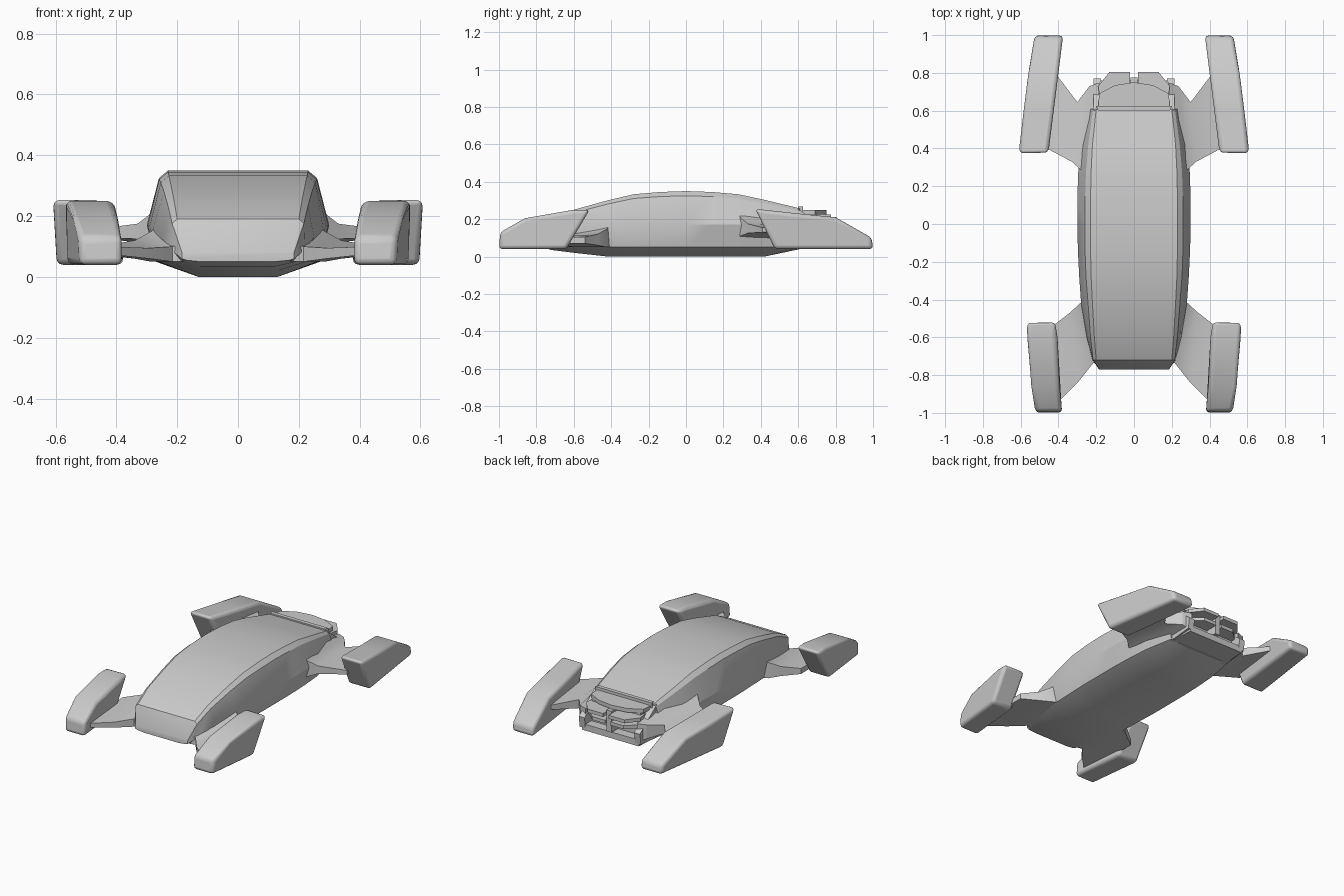
import bpy, bmesh


def make(name, bm, mirror=False, bevel=0.0, seg=3):
    bmesh.ops.recalc_face_normals(bm, faces=bm.faces[:])
    me = bpy.data.meshes.new(name)
    bm.to_mesh(me)
    bm.free()
    ob = bpy.data.objects.new(name, me)
    bpy.context.collection.objects.link(ob)
    if bevel:
        b = ob.modifiers.new("Bevel", 'BEVEL')
        b.width, b.segments, b.angle_limit = bevel, seg, 0.6
    if mirror:
        ob.modifiers.new("Mirror", 'MIRROR').use_mirror_merge = False
    bpy.ops.object.select_all(action='DESELECT')
    bpy.context.view_layer.objects.active = ob
    ob.select_set(True)
    bpy.ops.object.shade_smooth_by_angle(angle=0.5)
    return ob


def loft(name, rings, **kw):
    bm = bmesh.new()
    vs = [[bm.verts.new(p) for p in r] for r in rings]
    n = len(rings[0])
    for a, b in zip(vs, vs[1:]):
        for i in range(n):
            bm.faces.new((a[i], a[(i + 1) % n], b[(i + 1) % n], b[i]))
    bm.faces.new(vs[0])
    bm.faces.new(vs[-1])
    return make(name, bm, **kw)


def prism(name, outline, z0, z1, **kw):
    return loft(name, [[(x, y, z) for x, y in outline] for z in (z0, z1)], **kw)


def lerp(y, table):
    for (a, va), (b, vb) in zip(table, table[1:]):
        if y <= b:
            return va + (vb - va) * (y - a) / (b - a)
    return table[-1][1]


# Main hull: y, belly z, belly x, sill x, side x, side z, roof x, roof z
stations = [
    (-0.77, 0.05, 0.12, 0.17, 0.185, 0.06, 0.18, 0.08),
    (-0.72, 0.035, 0.125, 0.19, 0.22, 0.09, 0.20, 0.19),
    (-0.60, 0.02, 0.13, 0.225, 0.25, 0.13, 0.21, 0.25),
    (-0.42, 0.0, 0.13, 0.26, 0.28, 0.16, 0.22, 0.30),
    (-0.28, 0.0, 0.13, 0.265, 0.29, 0.17, 0.227, 0.333),
    (-0.14, 0.0, 0.13, 0.27, 0.297, 0.17, 0.23, 0.345),
    (0.0, 0.0, 0.13, 0.27, 0.30, 0.17, 0.23, 0.35),
    (0.14, 0.0, 0.13, 0.27, 0.30, 0.17, 0.23, 0.345),
    (0.28, 0.0, 0.13, 0.265, 0.295, 0.17, 0.227, 0.333),
    (0.42, 0.0, 0.13, 0.255, 0.28, 0.17, 0.22, 0.303),
    (0.61, 0.04, 0.13, 0.22, 0.245, 0.16, 0.20, 0.257),
]
rings = []
for y, zb, xb, xs, xm, zm, xr, zr in stations:
    f = (zr - zm) / 0.18
    half = [(xb, zb), (xs, max(0.05, zb + 0.005)), (xm, zm),
            (xr + 0.03 * f, zr - 0.025 * f), (xr, zr)]
    rings.append([(x, y, z) for x, z in half] + [(-x, y, z) for x, z in half[::-1]])
loft("main_body", rings)


# Wheel pods: side profile widened between inner and outer plan lines
def pod(name, profile, inner, outer):
    loft(name, [[(lerp(y, t), y, z) for y, z in profile] for t in (inner, outer)],
         mirror=True, bevel=0.02)


pod("front_wheel_pod",
    [(-1, 0.04), (-0.993, 0.13), (-0.86, 0.205), (-0.60, 0.25), (-0.515, 0.25), (-0.64, 0.04)],
    [(-1, 0.38), (-0.7, 0.415), (-0.5, 0.412)],
    [(-1, 0.52), (-0.86, 0.55), (-0.6, 0.565), (-0.5, 0.568)])
pod("rear_wheel_pod",
    [(1, 0.04), (0.993, 0.10), (0.80, 0.21), (0.60, 0.23), (0.37, 0.255), (0.475, 0.04)],
    [(0.36, 0.455), (1, 0.375)],
    [(0.36, 0.612), (0.80, 0.562), (1, 0.525)])


# Suspension fairings: rings of front bottom, front top, rear top, rear bottom
def arm(name, spans):
    loft(name, [[(xa, ya, a0), (xa, ya, a1), (xb, yb, b1), (xb, yb, b0)]
                for xa, ya, a0, a1, xb, yb, b0, b1 in spans], mirror=True)


arm("front_arm", [
    (0.17, -0.745, 0.05, 0.11, 0.24, -0.40, 0.05, 0.20),
    (0.215, -0.735, 0.05, 0.10, 0.285, -0.42, 0.05, 0.15),
    (0.29, -0.83, 0.06, 0.095, 0.34, -0.47, 0.06, 0.12),
    (0.43, -0.97, 0.075, 0.10, 0.43, -0.54, 0.07, 0.105)])
arm("rear_arm", [
    (0.24, 0.26, 0.10, 0.28, 0.18, 0.75, 0.06, 0.18),
    (0.285, 0.29, 0.11, 0.21, 0.235, 0.73, 0.09, 0.18),
    (0.33, 0.33, 0.125, 0.175, 0.30, 0.645, 0.11, 0.165),
    (0.48, 0.41, 0.13, 0.155, 0.44, 0.83, 0.13, 0.15)])

# Tail frame: side cheeks, lower sill and roof lip around the recessed rear
cheek = [(0.60, 0.255), (0.77, 0.13), (0.76, 0.06), (0.60, 0.045)]
loft("tail_cheek", [[(x, y, z) for y, z in cheek] for x in (0.175, 0.215)], mirror=True)
prism("tail_sill", [(-0.21, 0.58), (0.21, 0.58), (0.20, 0.76), (-0.20, 0.76)], 0.045, 0.085)
prism("roof_lip", [(-0.19, 0.60), (0.19, 0.60), (0.20, 0.625), (-0.20, 0.625)], 0.235, 0.268)

# Tail visor, crescent shaped
prism("tail_visor", [(-0.19, 0.60), (0.19, 0.60), (0.185, 0.69), (0.10, 0.735), (0, 0.75),
                     (-0.10, 0.735), (-0.185, 0.69)], 0.225, 0.25)

# Tail lamp shelf with paired louvres and a centre post
prism("tail_core", [(-0.18, 0.60), (0.18, 0.60), (0.17, 0.70), (-0.17, 0.70)], 0.08, 0.23)
for i, z in enumerate((0.19, 0.14)):
    s = 0.02 * i
    prism(f"tail_louvre_{i + 1}", [(0.02, 0.68), (0.18, 0.66), (0.19 - s, 0.73),
                                   (0.13 - s, 0.805 - s), (0.02, 0.805 - s)],
          z, z + 0.022, mirror=True)
prism("tail_centre_post", [(-0.018, 0.68), (0.018, 0.68), (0.018, 0.775), (-0.018, 0.775)],
      0.09, 0.225)
